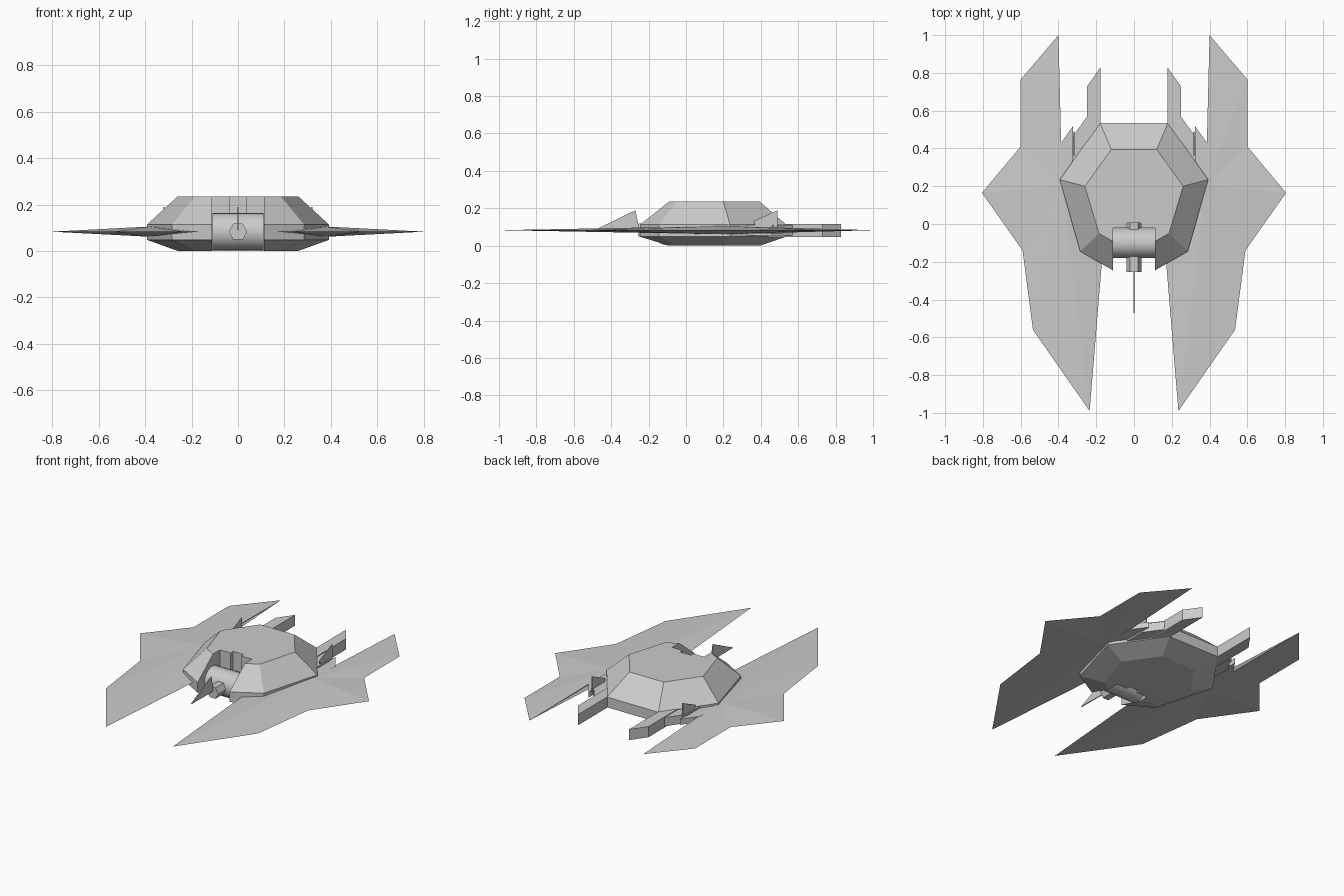
import bpy, bmesh, math
from mathutils import Matrix

if "Cube" in bpy.data.objects:
    bpy.data.objects.remove(bpy.data.objects["Cube"])


def finish(name, bm):
    bmesh.ops.recalc_face_normals(bm, faces=bm.faces)
    me = bpy.data.meshes.new(name)
    bm.to_mesh(me)
    bm.free()
    ob = bpy.data.objects.new(name, me)
    bpy.context.collection.objects.link(ob)
    return ob


def loft(name, layers):
    """Stack closed outlines [(points, z), ...] and cap both ends."""
    bm = bmesh.new()
    rings = [[bm.verts.new((x, y, z)) for x, y in pts] for pts, z in layers]
    n = len(rings[0])
    for a, b in zip(rings, rings[1:]):
        for i in range(n):
            j = (i + 1) % n
            bm.faces.new((a[i], a[j], b[j], b[i]))
    bm.faces.new(rings[0])
    bm.faces.new(rings[-1])
    return finish(name, bm)


def box(name, x0, x1, y0, y1, z0, z1):
    pts = [(x0, y0), (x1, y0), (x1, y1), (x0, y1)]
    return loft(name, [(pts, z0), (pts, z1)])


def cylinder(name, r, length, sides, centre, rot):
    bm = bmesh.new()
    bmesh.ops.create_cone(bm, cap_ends=True, segments=sides, radius1=r, radius2=r,
                          depth=length, matrix=Matrix.Translation(centre) @ rot)
    return finish(name, bm)


def mirror(ob):
    m = ob.modifiers.new("mirror", 'MIRROR')
    m.use_axis = (True, False, False)
    m.use_mirror_merge = False
    return ob


def full(half):
    """Complete a half outline that starts at the front centre point."""
    return half + [(-x, y) for x, y in reversed(half) if x > 0]


MID = 0.083

# faceted hull: sloped roof, vertical rim, sloped belly
inner = full([(0, -0.155), (0.185, -0.05), (0.26, 0.2), (0.12, 0.395)])
rim = full([(0, -0.31), (0.285, -0.145), (0.393, 0.235), (0.18, 0.535)])
hull = loft("hull", [(inner, 0.0), (rim, 0.048), (rim, 0.113), (inner, 0.235)])

# notch in the nose, with a narrow slot behind it
for name, w, y1 in (("notch_cutter", 0.112, -0.02), ("slot_cutter", 0.037, 0.005)):
    cutter = box(name, -w, w, -0.5, y1, -0.1, 0.4)
    cutter.hide_render = True
    cutter.hide_set(True)
    mod = hull.modifiers.new(name, 'BOOLEAN')
    mod.operation = 'DIFFERENCE'
    mod.solver = 'EXACT'
    mod.object = cutter

# nose drum lying across the notch
drum = cylinder("nose_drum", 0.08, 0.222, 24, (0, -0.1, MID),
                Matrix.Rotation(math.pi / 2, 4, 'Y'))
bpy.context.view_layer.objects.active = drum
drum.select_set(True)
bpy.ops.object.shade_smooth_by_angle()
drum.select_set(False)

# six-sided nose barrel
cylinder("nose_barrel", 0.04, 0.26, 6, (0, -0.125, MID),
         Matrix.Rotation(math.pi / 2, 4, 'X') @ Matrix.Rotation(math.pi / 2, 4, 'Z'))

# blade wings: thin edge rising to a shallow ridge point near the hull
outline = [(0.4, 1.0), (0.6, 0.765), (0.6, 0.41), (0.805, 0.165), (0.59, -0.14),
           (0.535, -0.56), (0.235, -0.99), (0.17, -0.2), (0.2, 0.2), (0.4, 0.3)]
bm = bmesh.new()
edge = [bm.verts.new((x, y, MID)) for x, y in outline]
for dz in (0.022, -0.022):
    apex = bm.verts.new((0.38, 0.2, MID + dz))
    for i, v in enumerate(edge):
        bm.faces.new((v, edge[(i + 1) % len(edge)], apex))
mirror(finish("wing", bm))

# rear engine booms with bevelled ends, and stepped plates beside them
prisms = {
    "engine_boom": ([(0.178, 0.4), (0.248, 0.4), (0.248, 0.73), (0.178, 0.828)], 0.047, 0.115),
    "inner_plate": ([(0.248, 0.35), (0.327, 0.3), (0.327, 0.46), (0.248, 0.57)], 0.055, 0.11),
    "outer_plate": ([(0.322, 0.25), (0.393, 0.23), (0.393, 0.42), (0.322, 0.52)], 0.065, 0.1),
}
for name, (pts, z0, z1) in prisms.items():
    mirror(loft(name, [(pts, z0), (pts, z1)]))


# thin upright triangular fins
def fin(name, x, profile, t=0.003):
    bm = bmesh.new()
    a, b = [[bm.verts.new((x + s * t, y, z)) for y, z in profile] for s in (-1, 1)]
    bm.faces.new(a)
    bm.faces.new(b)
    for i in range(len(a)):
        j = (i + 1) % len(a)
        bm.faces.new((a[i], a[j], b[j], b[i]))
    return finish(name, bm)


fin("nose_fin", 0, [(-0.47, 0.092), (-0.27, 0.19), (-0.25, 0.09)])
mirror(fin("rear_fin", 0.318, [(0.36, 0.13), (0.49, 0.19), (0.49, 0.09), (0.38, 0.09)]))
